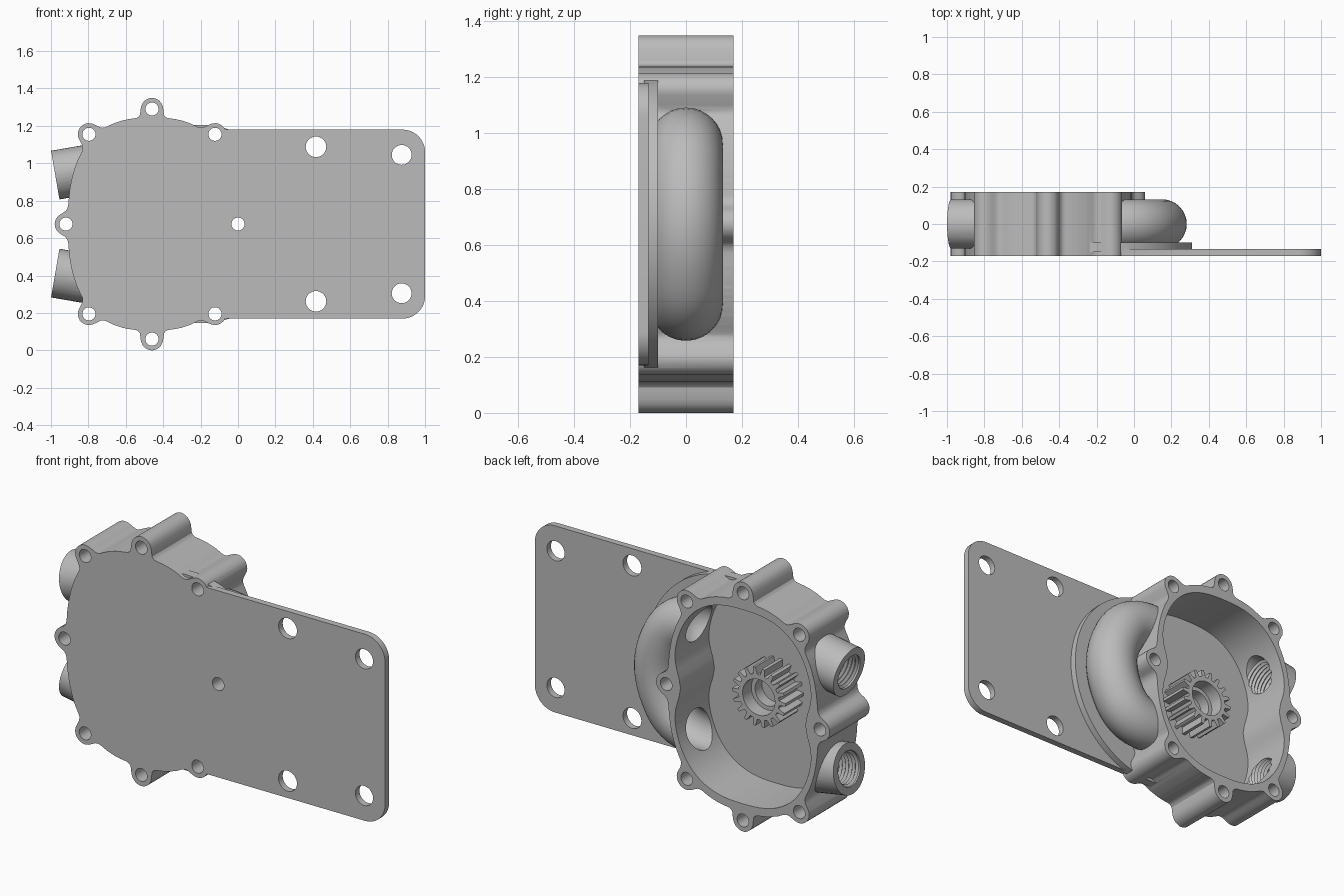
import bpy, bmesh, math
from math import sin, cos, pi
from mathutils import Vector

cube = bpy.data.objects.get("Cube")
if cube:
    bpy.data.objects.remove(cube)

CX, CZ = -0.46, 0.675          # centre of the housing
FRONT, BACK, FLOOR = -0.17, 0.17, -0.12
Y = Vector((0, 1, 0))

metal = bpy.data.materials.new("cast_grey")
metal.use_nodes = True
metal.diffuse_color = (0.5, 0.5, 0.5, 1)
metal.node_tree.nodes["Principled BSDF"].inputs["Base Color"].default_value = (0.5, 0.5, 0.5, 1)


def loft(name, rings):
    """Closed solid through matching rings of points."""
    bm = bmesh.new()
    loops = [[bm.verts.new(p) for p in ring] for ring in rings]
    n = len(loops[0])
    for a, b in zip(loops, loops[1:]):
        for i in range(n):
            j = (i + 1) % n
            bm.faces.new((a[i], a[j], b[j], b[i]))
    bm.faces.new(loops[0])
    bm.faces.new(loops[-1])
    bmesh.ops.recalc_face_normals(bm, faces=bm.faces)
    mesh = bpy.data.meshes.new(name)
    bm.to_mesh(mesh)
    bm.free()
    mesh.materials.append(metal)
    ob = bpy.data.objects.new(name, mesh)
    bpy.context.collection.objects.link(ob)
    return ob


def prism(name, outline, y0, y1):
    return loft(name, [[(x, y, z) for x, z in outline] for y in (y0, y1)])


def lathe(name, origin, axis, profile, n=40):
    """Revolve (distance, radius) pairs about an axis lying in the xz plane or along y."""
    axis = Vector(axis).normalized()
    u = axis.orthogonal().normalized()
    v = axis.cross(u)
    return loft(name, [[Vector(origin) + axis * d + (u * cos(t) + v * sin(t)) * r
                        for t in (2 * pi * i / n for i in range(n))] for d, r in profile])


def hole(x, z, r, y0=-0.3, y1=0.3):
    return lathe("cutter", (x, 0, z), Y, [(y0, r), (y1, r)], 32)


def sweep(name, path, r, n=32):
    rings = []
    for i, p in enumerate(path):
        t = (path[min(i + 1, len(path) - 1)] - path[max(i - 1, 0)]).normalized()
        side = t.cross(Y)
        rings.append([p + (side * cos(a) + Y * sin(a)) * r
                      for a in (2 * pi * k / n for k in range(n))])
    return loft(name, rings)


def combine(target, tool, operation):
    mod = target.modifiers.new("combine", 'BOOLEAN')
    mod.operation, mod.object, mod.solver = operation, tool, 'EXACT'
    tool.hide_render = True
    bpy.context.view_layer.objects.active = target
    bpy.ops.object.modifier_apply(modifier=mod.name)
    bpy.data.objects.remove(tool)


def oval(x, z, a, b, power):
    return ((abs(x / a) ** power + abs(z / b) ** power) ** (1 / power) - 1) * 0.5


# Bolt lugs around the housing, relative to its centre
lugs = [(sx * x, sz * z) for x, z in ((0.337, 0.48),) for sx in (-1, 1) for sz in (-1, 1)]
lugs += [(0, 0.615), (0, -0.615), (0.46, 0), (-0.46, 0)]


def outside(x, z):
    """Rounded body blended into the lugs; positive outside."""
    d = oval(x, z, 0.45, 0.57, 2.55)
    for lx, lz in lugs:
        c = math.hypot(x - lx, z - lz) - 0.06
        h = max(0.05 - abs(d - c), 0) / 0.05
        d = min(d, c) - h * h * 0.0125
    return d


def outer_outline(n=400):
    points = []
    for i in range(n):
        t = 2 * pi * i / n
        r = 0.72
        while outside(r * cos(t), r * sin(t)) > 0:
            r -= 0.001
        points.append((CX + r * cos(t), CZ + r * sin(t)))
    return points


def cavity_outline(n=120):
    """Oval pocket, waisted beside the two side lugs."""
    points = []
    for i in range(n):
        c, s = cos(2 * pi * i / n), sin(2 * pi * i / n)
        x = 0.42 * math.copysign(abs(c) ** 0.77, c)
        z = 0.525 * math.copysign(abs(s) ** 0.77, s)
        x *= 1 - 0.11 * math.exp(-(z / 0.11) ** 2)
        points.append((CX + x, CZ + z))
    return points


# Main housing
housing = prism("pump_housing", outer_outline(), FRONT, BACK)

# Mounting plate with rounded outer corners
plate = [(-0.12, CZ - 0.505), (-0.12, CZ + 0.505)]
for sz in (1, -1):
    for k in range(13):
        t = pi / 2 * (k / 12 if sz < 0 else 1 - k / 12)
        plate.append((0.88 + 0.12 * cos(t), CZ + sz * (0.385 + 0.12 * sin(t))))
plate = plate[:15] + plate[15:]
combine(housing, prism("mounting_plate", plate, FRONT, -0.135), 'UNION')

# Curved flange below the transfer pipe
flange = [(-0.2 + 0.51 * cos(t), CZ + 0.53 * sin(t)) for t in (2 * pi * i / 96 for i in range(96))]
combine(housing, prism("pipe_flange", flange, -0.15, -0.1), 'UNION')

# Bent transfer pipe
half = [(-0.2, 0.285), (0.04, 0.285), (0.15, 0.09)]
path = [Vector((x, 0, CZ + z)) for x, z in half] + [Vector((x, 0, CZ - z)) for x, z in reversed(half)]
for _ in range(3):
    cut = [path[0]]
    for a, b in zip(path, path[1:]):
        cut += [a.lerp(b, 0.25), a.lerp(b, 0.75)]
    path = cut + [path[-1]]
combine(housing, sweep("transfer_pipe", path, 0.132), 'UNION')

# Two angled ports
ports = [((-0.977, 0, CZ + s * 0.262), (0.985, 0, s * 0.17)) for s in (1, -1)]
for origin, axis in ports:
    combine(housing, lathe("port", origin, axis, [(0, 0.132), (0.2, 0.132)]), 'UNION')

# Hollow out the pocket, pipe, threaded ports and bolt holes
combine(housing, prism("cutter", cavity_outline(), FLOOR, 0.3), 'DIFFERENCE')
combine(housing, sweep("cutter", path, 0.1), 'DIFFERENCE')
thread = [(-0.05, 0.092), (0.01, 0.092)]
for k in range(7):
    thread += [(0.02 + k * 0.02, 0.08), (0.03 + k * 0.02, 0.092)]
thread.append((0.26, 0.092))
for origin, axis in ports:
    combine(housing, lathe("cutter", origin, axis, thread), 'DIFFERENCE')
for lx, lz in lugs:
    combine(housing, hole(CX + lx, CZ + lz, 0.035), 'DIFFERENCE')
for s in (1, -1):
    combine(housing, hole(0.417, CZ + s * 0.413, 0.055), 'DIFFERENCE')
    combine(housing, hole(0.875, CZ + s * 0.37, 0.053), 'DIFFERENCE')

# Drive gear standing on the pocket floor
TEETH = 18
teeth = []
for i in range(TEETH):
    for f, r in ((-0.3, 0.122), (-0.14, 0.16), (0.14, 0.16), (0.3, 0.122)):
        t = 2 * pi * (i + f) / TEETH
        teeth.append((CX + r * cos(t), CZ + r * sin(t)))
gear = prism("drive_gear", teeth, FLOOR - 0.005, 0.035)
combine(gear, hole(CX, CZ, 0.097, -0.04, 0.2), 'DIFFERENCE')
combine(gear, hole(CX, CZ, 0.075, -0.1, 0.2), 'DIFFERENCE')

# Smooth curved walls, keep machined edges crisp
for ob in (housing, gear):
    bpy.ops.object.select_all(action='DESELECT')
    ob.select_set(True)
    bpy.context.view_layer.objects.active = ob
    bpy.ops.object.shade_smooth_by_angle(angle=math.radians(30))
